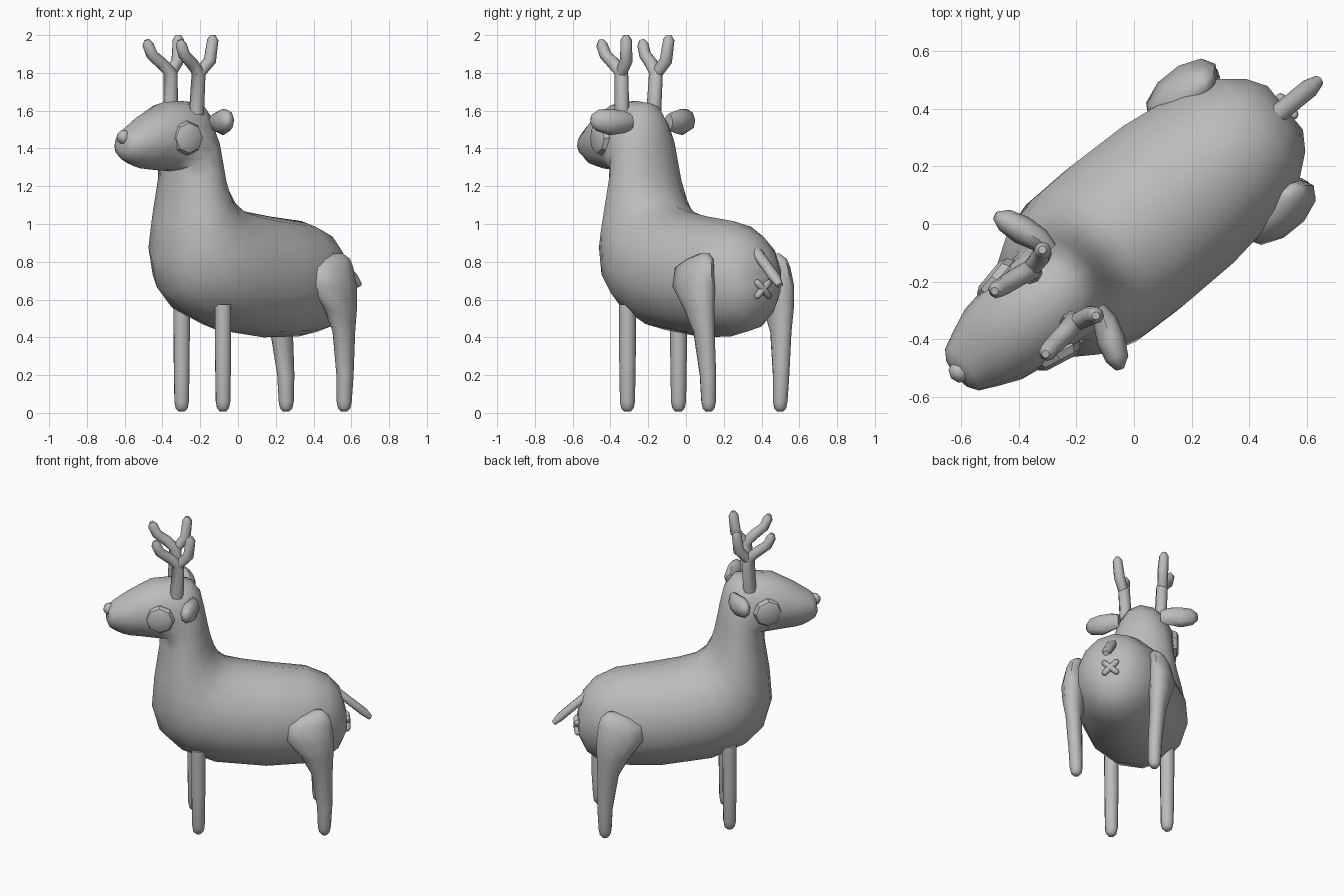
import bpy, bmesh, math
from mathutils import Vector, Matrix

# the animal is modelled facing +x, then turned to its final heading
PLACE = Matrix.Translation((0.011, -0.013, 0)) @ Matrix.Rotation(math.radians(219), 4, 'Z')

grey = bpy.data.materials.new("plain grey")
grey.diffuse_color = (0.5, 0.5, 0.5, 1)


def finish(name, bm, smooth=60):
    bmesh.ops.recalc_face_normals(bm, faces=bm.faces)
    bm.transform(PLACE)
    me = bpy.data.meshes.new(name)
    bm.to_mesh(me)
    bm.free()
    me.materials.append(grey)
    ob = bpy.data.objects.new(name, me)
    bpy.context.collection.objects.link(ob)
    bpy.ops.object.select_all(action='DESELECT')
    ob.select_set(True)
    bpy.context.view_layer.objects.active = ob
    bpy.ops.object.shade_smooth_by_angle(angle=math.radians(smooth))


def loft(name, sections, sides=12, smooth=60):
    """Skin elliptical sections given as (centre, half axis, half axis)."""
    bm = bmesh.new()
    rings = []
    for c, u, v in sections:
        ts = [2 * math.pi * i / sides for i in range(sides)]
        rings.append([bm.verts.new(c + u * math.cos(t) + v * math.sin(t)) for t in ts])
    for r, s in zip(rings, rings[1:]):
        for i in range(sides):
            j = (i + 1) % sides
            bm.faces.new((r[i], r[j], s[j], s[i]))
    bm.faces.new(rings[0])
    bm.faces.new(rings[-1])
    finish(name, bm, smooth)


def tube(name, points, side, sides=8, smooth=60):
    """Tube through (x, y, z, radius along side, other radius)."""
    ps = [Vector(p[:3]) for p in points]
    side = Vector(side)
    secs = []
    for i, p in enumerate(points):
        t = (ps[min(i + 1, len(ps) - 1)] - ps[max(i - 1, 0)]).normalized()
        n = t.cross(side).normalized()
        secs.append((ps[i], n.cross(t) * p[3], n * p[4]))
    loft(name, secs, sides, smooth)


# body, neck and head: (upper x, upper z, lower x, lower z, half width)
outline = [
    (-.66, .74, -.66, .60, .10), (-.625, .88, -.61, .49, .165),
    (-.55, .96, -.53, .43, .23), (-.42, 1.015, -.40, .405, .28),
    (-.20, 1.04, -.16, .40, .312), (-.04, 1.065, .16, .44, .318),
    (.06, 1.09, .37, .53, .312), (.115, 1.135, .485, .64, .285),
    (.15, 1.20, .53, .80, .262), (.175, 1.28, .515, 1.0, .23),
    (.195, 1.38, .485, 1.20, .205), (.21, 1.46, .485, 1.28, .195),
    (.235, 1.57, .57, 1.285, .185), (.29, 1.64, .63, 1.29, .18),
    (.40, 1.652, .68, 1.295, .172), (.52, 1.645, .72, 1.305, .16),
    (.66, 1.575, .76, 1.325, .125), (.76, 1.51, .795, 1.35, .095),
    (.795, 1.485, .81, 1.39, .06)]
loft("body", [(Vector(((a + c) / 2, 0, (b + d) / 2)),
               Vector(((a - c) / 2, 0, (b - d) / 2)),
               Vector((0, w, 0))) for a, b, c, d, w in outline], 14)

# nose
bm = bmesh.new()
bmesh.ops.create_uvsphere(bm, u_segments=8, v_segments=6, radius=1,
                          matrix=Matrix.Translation((.793, 0, 1.46)) @ Matrix.Diagonal((.036, .04, .038, 1)))
finish("nose", bm)

# tail
tube("tail", [(-.58, 0, .88, .026, .02), (-.61, 0, .855, .033, .026),
              (-.77, 0, .715, .033, .026), (-.81, 0, .675, .02, .016)], (0, 1, 0))

# crossed mark under the tail
for k, s in (("a", 1), ("b", -1)):
    tube("rump_cross_" + k, [(-.668, s * e * .048, .655 + e * .045, r, r)
                             for e, r in ((-1, .008), (-.8, .018), (0, .02), (.8, .018), (1, .008))], (1, 0, 0))

for label, s in (("left", 1), ("right", -1)):
    Y = (0, 1, 0)
    # front leg
    tube(label + "_front_leg", [(.257, s * .174, z, r, r) for z, r in
         ((.008, .018), (.025, .033), (.06, .04), (.30, .044), (.575, .045))], Y, 10)

    # hind leg with thigh: (z, centre x, half length, centre y, half thickness)
    thigh = [(.845, -.475, .025, .24, .02), (.815, -.45, .09, .25, .05),
             (.77, -.415, .14, .26, .068), (.67, -.418, .15, .27, .08),
             (.55, -.465, .10, .27, .066), (.43, -.495, .066, .262, .05),
             (.20, -.513, .047, .249, .043),
             (.06, -.512, .04, .244, .04), (.025, -.512, .033, .244, .033),
             (.008, -.512, .018, .244, .018)]
    loft(label + "_hind_leg", [(Vector((cx, s * cy, z)), Vector((hx, 0, 0)), Vector((0, hy, 0)))
                               for z, cx, hx, cy, hy in thigh], 10)

    # antler: stem with front tine, then rear tine
    tube(label + "_antler_stem", [(.385, s * .108, 1.58, .038, .042), (.378, s * .118, 1.80, .036, .038),
                                  (.43, s * .128, 1.85, .034, .034), (.49, s * .135, 1.895, .032, .032),
                                  (.515, s * .14, 1.95, .03, .03), (.522, s * .14, 1.975, .014, .014)], Y, 8, 50)
    tube(label + "_antler_tine", [(.39, s * .118, 1.78, .03, .03), (.315, s * .135, 1.865, .034, .034),
                                  (.303, s * .145, 1.975, .03, .03), (.303, s * .147, 2.0, .014, .014)], Y, 8, 50)

    # ear
    tube(label + "_ear", [(.285, s * .13, 1.54, .045, .03), (.29, s * .18, 1.54, .06, .042),
                          (.315, s * .245, 1.54, .07, .05), (.34, s * .31, 1.55, .057, .04),
                          (.355, s * .342, 1.555, .025, .016)], (0, 0, 1))

    # eye: faceted button
    out = Vector((.2, s, 0)).normalized()
    across = out.cross(Vector((0, 0, 1)))
    loft(label + "_eye", [(Vector((.487, s * .138, 1.455)) + out * d, across * r, Vector((0, 0, r)))
                          for d, r in ((0, .085), (.025, .092), (.05, .08), (.062, .056))], 8, 35)
